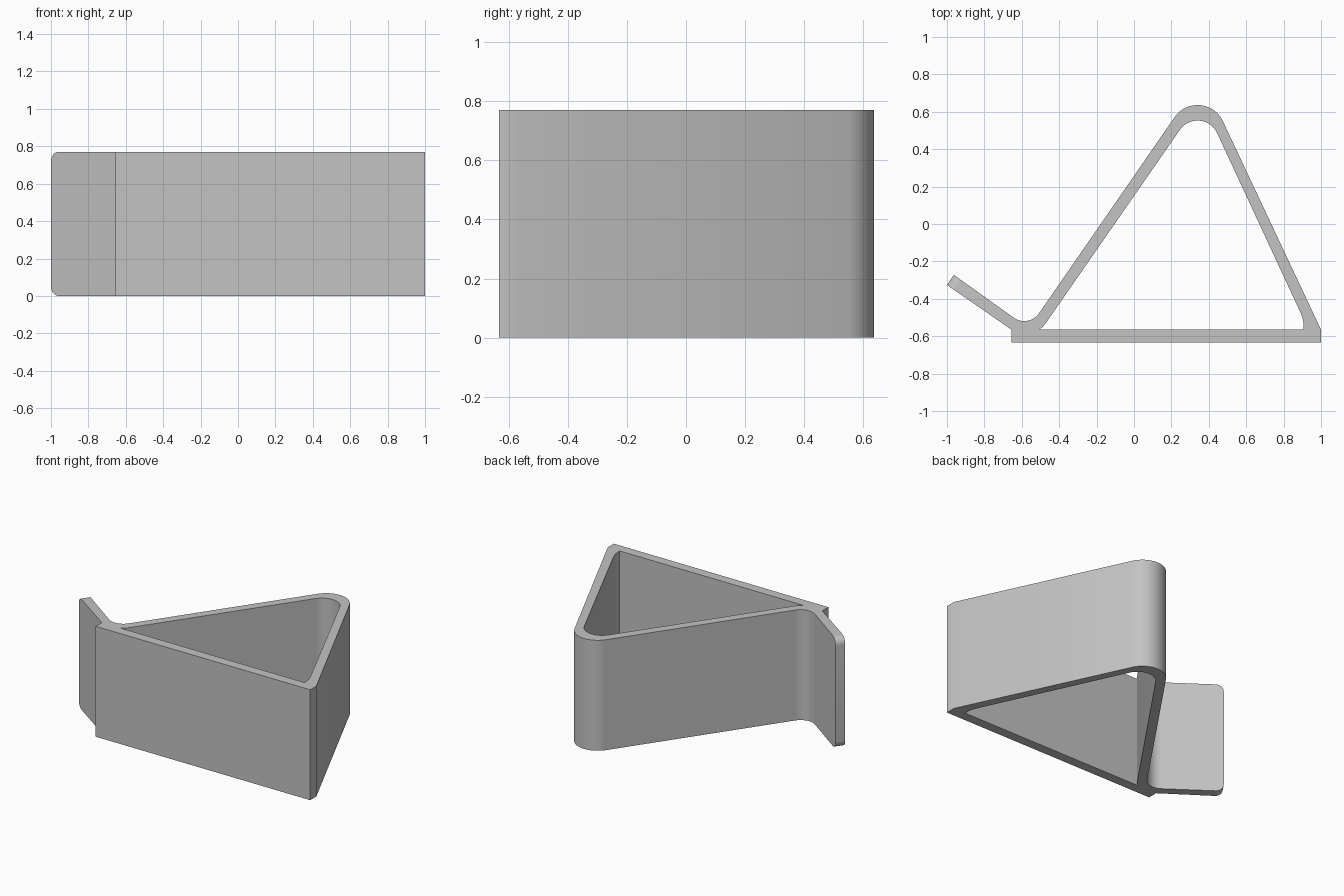
import bpy, bmesh
from math import cos, sin, radians
from mathutils import Vector

HEIGHT = 0.77

cube = bpy.data.objects.get("Cube")
if cube:
    bpy.data.objects.remove(cube, do_unlink=True)

grey = bpy.data.materials.new("plain grey")
grey.use_nodes = True
colour = (0.55, 0.55, 0.55, 1)
grey.diffuse_color = colour
grey.node_tree.nodes["Principled BSDF"].inputs["Base Color"].default_value = colour


def arc(cx, cy, radius, start, end, steps=16):
    """Points along a circular arc, angles in degrees."""
    angles = [radians(start + (end - start) * i / steps) for i in range(steps + 1)]
    return [(cx + radius * cos(a), cy + radius * sin(a)) for a in angles]


def prism(name, loops, rounded=None, radius=0.05):
    """Fill the loops (later ones are holes), extrude upward, round chosen edges."""
    bm = bmesh.new()
    edges = []
    for loop in loops:
        verts = [bm.verts.new((x, y, 0)) for x, y in loop]
        edges += [bm.edges.new((v, verts[i - 1])) for i, v in enumerate(verts)]
    bmesh.ops.triangle_fill(bm, use_beauty=True, edges=edges, normal=(0, 0, 1))
    top = bmesh.ops.extrude_face_region(bm, geom=bm.faces[:], use_keep_orig=True)
    bmesh.ops.translate(bm, vec=Vector((0, 0, HEIGHT)),
                        verts=[g for g in top["geom"] if isinstance(g, bmesh.types.BMVert)])
    bmesh.ops.recalc_face_normals(bm, faces=bm.faces[:])
    if rounded:
        bmesh.ops.dissolve_limit(bm, angle_limit=0.01, verts=bm.verts[:], edges=bm.edges[:])
        chosen = [e for e in bm.edges if all(rounded(v.co) for v in e.verts)
                  and abs(e.verts[0].co.z - e.verts[1].co.z) < 0.001]
        bmesh.ops.bevel(bm, geom=chosen, offset=radius, segments=8,
                        profile=0.5, affect='EDGES')
    mesh = bpy.data.meshes.new(name)
    bm.to_mesh(mesh)
    bm.free()
    mesh.materials.append(grey)
    obj = bpy.data.objects.new(name, mesh)
    bpy.context.collection.objects.link(obj)
    bpy.ops.object.select_all(action='DESELECT')
    obj.select_set(True)
    bpy.context.view_layer.objects.active = obj
    bpy.ops.object.shade_smooth_by_angle(angle=radians(30))
    return obj


# Triangular band: flat front wall, two slanted walls, rounded apex
fillet = arc(-0.587, -0.423, 0.096, 235.5, 325.5)
heel = (-0.655, -0.565)
outer = [heel, (-0.655, -0.633), (1, -0.633), (1, -0.565)]
outer += arc(0.34, 0.487, 0.149, 25.2, 145.3, 24)
outer += fillet[::-1]
inner = [(-0.51, -0.565), (0.907, -0.565), (0.907, -0.535), (0.903, -0.51), (0.893, -0.48)]
inner += arc(0.34, 0.438, 0.115, 25.2, 145.3, 24)
inner += [(-0.475, -0.535), (-0.488, -0.551)]
prism("triangular_band", [outer, inner])

# Slanted tab with rounded tip corners
tab = [(-1, -0.326), heel, fillet[0], (-0.963, -0.272)]
prism("side_tab", [tab], rounded=lambda co: co.x < -0.9)
